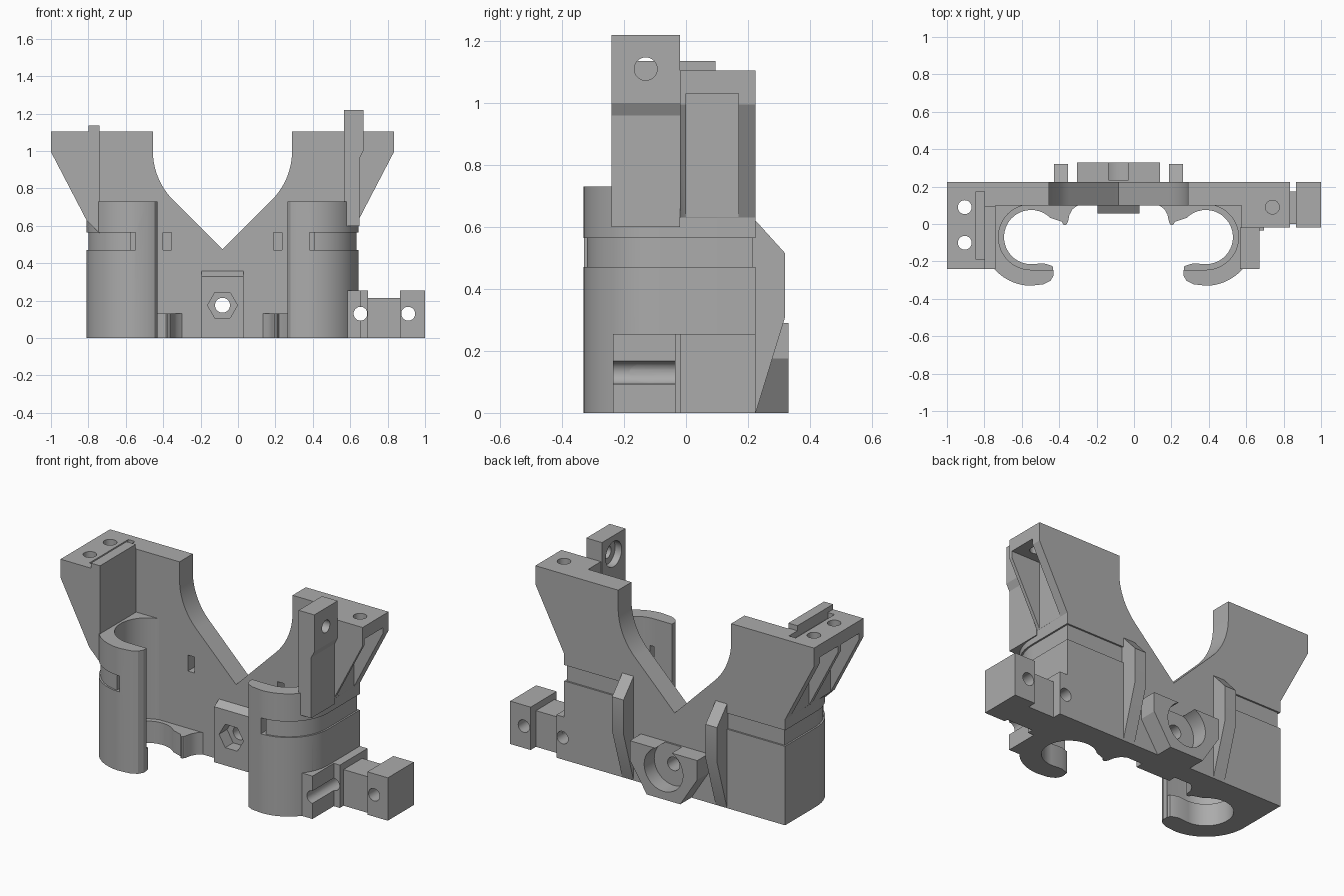
import bpy, bmesh
from math import cos, sin, radians, sqrt

old = bpy.data.objects.get("Cube")
if old:
    bpy.data.objects.remove(old, do_unlink=True)

grey = bpy.data.materials.new("plain grey")
grey.use_nodes = True
grey.diffuse_color = (0.41, 0.41, 0.41, 1)
grey.node_tree.nodes["Principled BSDF"].inputs["Base Color"].default_value = grey.diffuse_color

C = -0.083                      # symmetry plane of the clamp body
TU, TY = 0.467, -0.07           # tube centre, measured from that plane


def prism(name, pts, axis, lo, hi):
    """Extrude a 2D outline along an axis between lo and hi."""
    place = {"x": lambda p, d: (d, p[0], p[1]),
             "y": lambda p, d: (p[0], d, p[1]),
             "z": lambda p, d: (p[0], p[1], d)}[axis]
    bm = bmesh.new()
    a = [bm.verts.new(place(p, lo)) for p in pts]
    b = [bm.verts.new(place(p, hi)) for p in pts]
    bm.faces.new(a)
    bm.faces.new(b)
    for i in range(len(pts)):
        j = (i + 1) % len(pts)
        bm.faces.new((a[i], a[j], b[j], b[i]))
    bmesh.ops.recalc_face_normals(bm, faces=bm.faces)
    me = bpy.data.meshes.new(name)
    bm.to_mesh(me)
    bm.free()
    me.materials.append(grey)
    ob = bpy.data.objects.new(name, me)
    bpy.context.collection.objects.link(ob)
    return ob


def box(name, x, y, z):
    return prism(name, [(x[0], y[0]), (x[1], y[0]), (x[1], y[1]), (x[0], y[1])], "z", *z)


def arc(cx, cy, r, start, end, n=24):
    angles = [radians(start + (end - start) * i / n) for i in range(n + 1)]
    return [(cx + r * cos(t), cy + r * sin(t)) for t in angles]


def rod(cx, cy, r, axis, lo, hi, n=32):
    return prism("cutter", arc(cx, cy, r, 0, 360, n)[:-1], axis, lo, hi)


def cut(cutter, *targets):
    """Subtract a cutter from every target, then discard it."""
    cutter.hide_render = True
    for ob in targets:
        mod = ob.modifiers.new("cut", "BOOLEAN")
        mod.operation, mod.solver, mod.object = "DIFFERENCE", "EXACT", cutter
        bpy.context.view_layer.objects.active = ob
        bpy.ops.object.modifier_apply(modifier=mod.name)
    bpy.data.objects.remove(cutter, do_unlink=True)


def side(pts, s):
    return [(C + s * u, v) for u, v in pts]


def span(a, b, s):
    return sorted((C + s * a, C + s * b))


# Back plate with a teardrop arch
half = [(0.727, 0), (0.727, 0.63), (0.917, 0.995), (0.917, 1.105), (0.372, 1.105)]
right_edge = half + arc(0, 1.0, 0.372, 0, -45)
outline = right_edge + [(0, 1.0 - 0.372 * sqrt(2))] + [(-u, v) for u, v in reversed(right_edge)]
plate = prism("back_plate", side(outline, 1), "y", 0.1, 0.225)
parts = [plate]

tubes, wings = {}, {}
for s, word in ((-1, "right"), (1, "left")):
    # Open tube with a hooked front edge
    profile = [(0.727, 0.12)] + arc(TU, TY, 0.26, 0, -90)
    profile += [(0.40, -0.322), (0.363, -0.303), (0.347, -0.275), (0.347, -0.245)]
    profile += arc(TU, TY, 0.175, -90, 90) + [(0.36, 0.102), (0.36, 0.12)]
    tube = prism(word + "_tube", side(profile, s), "z", 0, 0.73)
    # Seating lip at the foot of the tube, ending in a rounded bump
    lip = [(0.68, 0.12)] + arc(TU, TY, 0.22, 0, -90, 12)
    lip += [(0.36, -0.285), (0.347, -0.27), (0.352, -0.225), (0.40, -0.21)]
    lip += arc(TU, TY, 0.145, -90, 135) + [(0.302, 0.012), (0.295, -0.002), (0.286, -0.006),
                                           (0.277, -0.002), (0.27, 0.012)]
    lip += [(0.262, 0.05), (0.245, 0.08), (0.217, 0.1), (0.217, 0.12)]
    ledge = prism(word + "_seat_lip", side(lip, s), "z", 0, 0.13)
    # Wing that carries the top screw holes
    block = [(0.657, 0.56), (0.727, 0.63), (0.917, 0.995), (0.917, 1.105), (0.657, 1.105)]
    wing = prism(word + "_wing", side(block, s), "y", -0.24 if s < 0 else -0.02, 0.1)
    tubes[s], wings[s] = tube, wing
    parts += [tube, ledge, wing]

    # Strap channel around the tube, its window and its slit
    z = (0.47, 0.565)
    band = arc(TU, TY, 0.25, -90, 0) + [(0.717, 0.215), (0.272, 0.215), (0.272, 0.3),
                                       (0.9, 0.3), (0.9, -0.4), (TU, -0.4)]
    cut(prism("cutter", side(band, s), "z", *z), plate, tube)
    cut(box("cutter", span(0.272, 0.317, s), (0.05, 0.3), z), plate, tube)
    cut(box("cutter", span(0.465, 0.49, s), (-0.4, -0.2), z), tube)

    # Hollow pockets under the wing
    for y in [(0, 0.17)] + ([(-0.2, -0.03)] if s < 0 else []):
        cut(box("cutter", span(0.728, 1.1, s), y, (0.6, 1.03)), plate, wing)
    for y in [0.09] + ([-0.1] if s < 0 else []):
        x = -0.905 if s < 0 else 0.74
        cut(rod(x, y, 0.037, "z", 0.9, 1.2), plate, wing)

    # Sloped rib on the back
    rib = [(0.215, 0), (0.225, 0), (0.32, 0.31), (0.32, 0.515), (0.225, 0.62), (0.215, 0.62)]
    parts.append(prism(word + "_back_rib", rib, "x", *span(0.27, 0.345, s)))

# Raised rail and groove on the deep wing
parts.append(box("wing_rail", (-0.80, -0.74), (-0.24, 0.095), (1.09, 1.135)))
cut(box("cutter", (-0.845, -0.80), (-0.19, 0.175), (1.07, 1.2)), plate, wings[-1])

# Upright bracket with a counterbored side hole
post = [(0.567, 0.6), (0.567, 1.22), (0.67, 1.22), (0.67, 1.0), (0.65, 0.96), (0.65, 0.6)]
bracket = prism("upright_bracket", post, "y", -0.24, -0.02)
cut(rod(-0.13, 1.11, 0.037, "x", 0.5, 0.8), bracket)
cut(rod(-0.13, 1.11, 0.075, "x", 0.5, 0.61), bracket)
parts.append(bracket)

# Side clamp: inner block, neck and end block
filler = box("clamp_filler", (0.575, 0.655), (-0.235, -0.03), (0, 0.255))
inner = box("clamp_inner_block", (0.59, 0.695), (-0.035, 0.225), (0, 0.255))
neck = box("clamp_neck", (0.69, 0.87), (0, 0.175), (0, 0.215))
end = box("clamp_end_block", (0.865, 1.0), (-0.02, 0.225), (0, 0.255))
cut(rod(0.655, 0.13, 0.037, "y", -0.5, 0.5), filler, inner, tubes[1], plate)
cut(rod(0.91, 0.13, 0.037, "y", -0.5, 0.5), end)
parts += [filler, inner, neck, end]

# Front nut boss and rear screw boss
nut = prism("front_nut_boss", [(0.11, 0), (0.055, 0), (0.055, 0.33), (0.11, 0.365)], "x",
            C - 0.112, C + 0.112)
rear = prism("rear_screw_boss", side([(-0.11, 0), (0.11, 0), (0.222, 0.175), (0.222, 0.29),
                                      (-0.222, 0.29), (-0.222, 0.175)], 1), "y", 0.215, 0.33)
cut(rod(C, 0.175, 0.08, "y", 0, 0.13, 6), nut, plate)
cut(rod(C, 0.175, 0.1275, "y", 0.235, 0.4, 48), rear)
cut(rod(C, 0.175, 0.04, "y", -0.1, 0.5), nut, plate, rear)
parts += [nut, rear]

# Smooth the curved walls, keep the edges crisp
bpy.ops.object.select_all(action="DESELECT")
for ob in parts:
    ob.select_set(True)
bpy.context.view_layer.objects.active = plate
bpy.ops.object.shade_smooth_by_angle(angle=radians(25))
